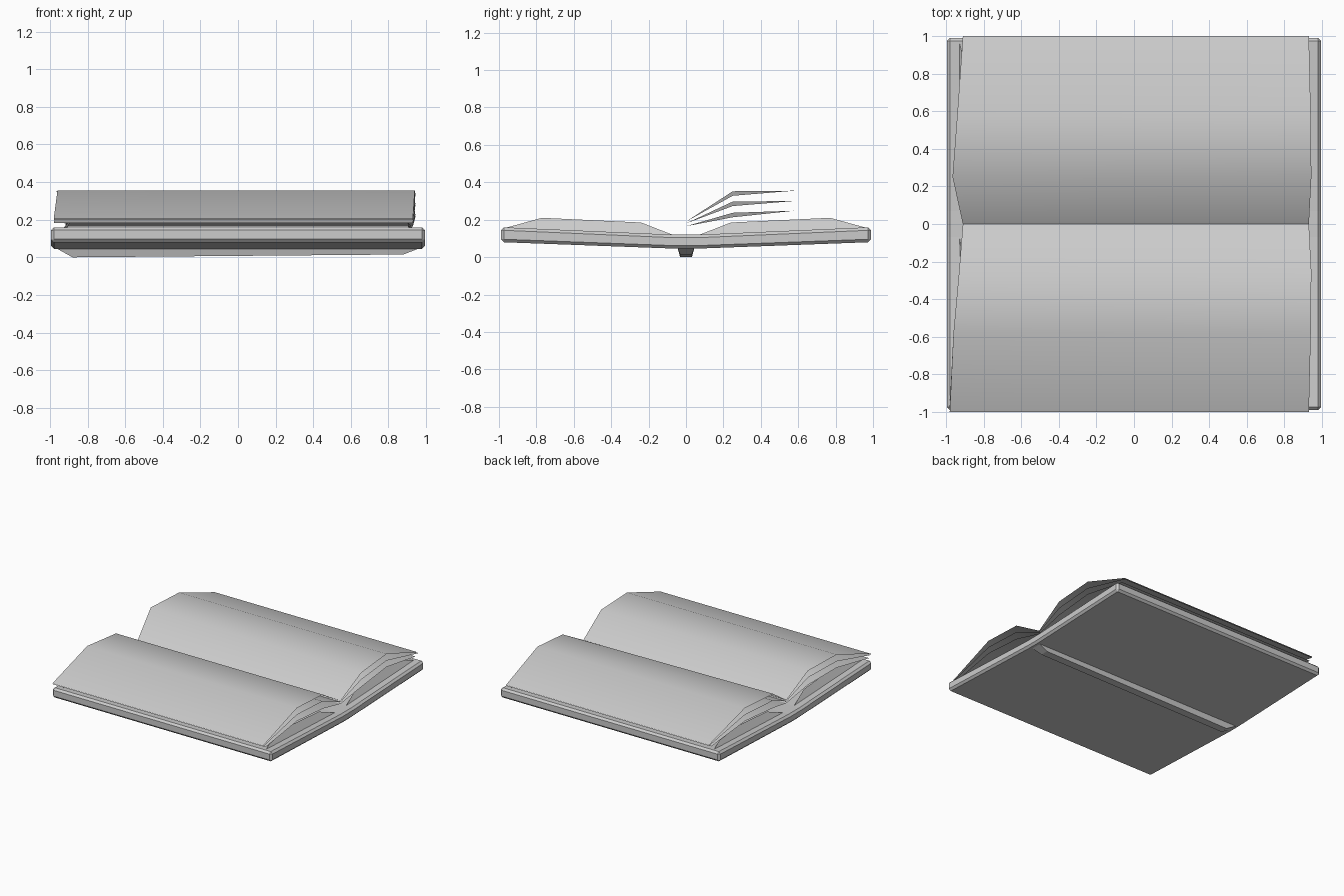
import bpy

if "Cube" in bpy.data.objects:
    bpy.data.objects.remove(bpy.data.objects["Cube"])


def make_mesh(name, verts, faces):
    mesh = bpy.data.meshes.new(name)
    mesh.from_pydata(verts, [], faces)
    mesh.update()
    obj = bpy.data.objects.new(name, mesh)
    bpy.context.collection.objects.link(obj)
    return obj


def prism(name, profile, x0, x1):
    """Extrude a closed (y, z) profile along x."""
    n = len(profile)
    verts = [(x, y, z) for x in (x0, x1) for y, z in profile]
    faces = [(i, (i + 1) % n, (i + 1) % n + n, i + n) for i in range(n)]
    faces += [tuple(reversed(range(n))), tuple(range(n, 2 * n))]
    return make_mesh(name, verts, faces)


# Hard cover: shallow V with chamfered rim
half = [(0.05, 0.045), (0.99, 0.08), (0.99, 0.16), (0.07, 0.12)]
cover = prism("cover", half + [(-y, z) for y, z in reversed(half)], -0.995, 0.995)
bevel = cover.modifiers.new("rim", "BEVEL")
bevel.width = 0.016
bevel.segments = 1
bevel.limit_method = 'ANGLE'
bevel.angle_limit = 0.6

# Spine ridge under the cover, tapered at both ends
rings = [(-0.97, 0.045, 0.05), (0.97, 0.045, 0.05),
         (0.88, 0.032, 0.015), (-0.88, 0.032, 0.0)]
spine_verts = [(x, s * y, z) for s in (-1, 1) for x, y, z in rings]
make_mesh("spine", spine_verts,
          [(0, 1, 2, 3), (7, 6, 5, 4), (0, 4, 5, 1),
           (1, 5, 6, 2), (2, 6, 7, 3), (3, 7, 4, 0)])

# Slanted page edges at both ends of each half
for side, s in (("front", -1), ("back", 1)):
    for end, e in (("left", -1), ("right", 1)):
        outline = [(0.93, 0.06, 0.115), (0.93, 0.97, 0.155),
                   (0.88, 0.77, 0.21), (0.90, 0.24, 0.185)]
        face = (0, 1, 2, 3) if s * e > 0 else (3, 2, 1, 0)
        make_mesh(f"page_edge_{side}_{end}",
                  [(e * x, s * y, z) for x, y, z in outline], [face])

# Loose curved sheets: heights at gutter, rise, crest, outer edge
heights = [(0.19, 0.34, 0.355, 0.205),
           (0.18, 0.285, 0.30, 0.197),
           (0.165, 0.225, 0.248, 0.182)]
left_x = {"front": (-0.91, -0.93, -0.96, -0.98),
          "back": (-0.91, -0.965, -0.94, -0.91)}
right_x = (0.93, 0.943, 0.94, 0.93)
for side, s in (("front", -1), ("back", 1)):
    for k, zs in enumerate(heights):
        ys = (0.0, 0.25, 0.58, 0.97 if k == 2 else 1.0)
        verts = []
        for i, (y, z) in enumerate(zip(ys, zs)):
            twist = 0.012 if side == "back" and i == 1 else 0.0
            verts += [(left_x[side][i], s * y, z + twist),
                      (right_x[i], s * y, z - twist)]
        faces = [(2 * i, 2 * i + 1, 2 * i + 3, 2 * i + 2) for i in range(3)]
        if s < 0:
            faces = [f[::-1] for f in faces]
        sheet = make_mesh(f"sheet_{side}_{k + 1}", verts, faces)
        sheet.data.shade_smooth()
        bpy.context.view_layer.objects.active = sheet
        sheet.select_set(True)
        bpy.ops.object.shade_smooth_by_angle(angle=0.9)
        sheet.select_set(False)
